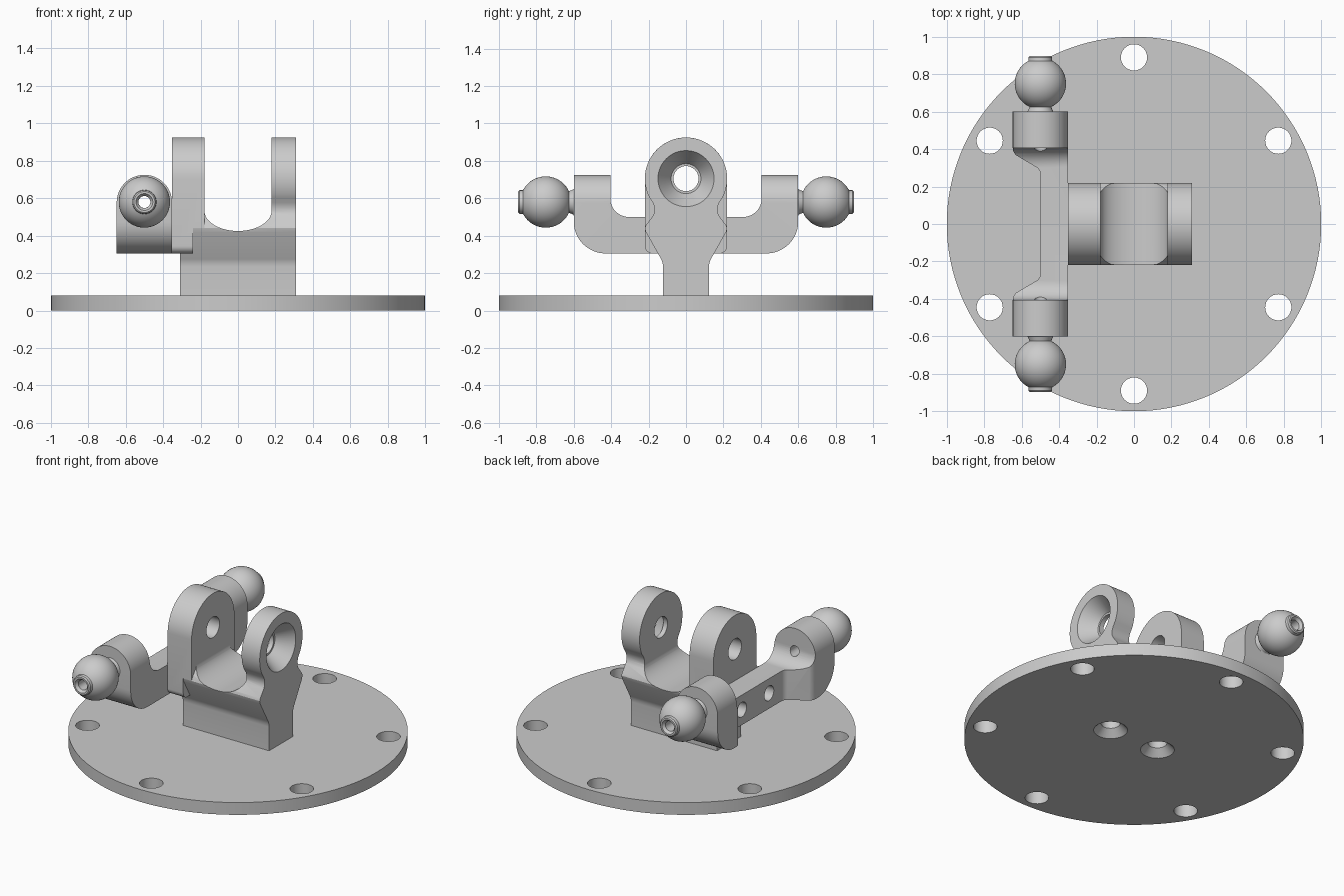
import bpy, bmesh
from math import sin, cos, pi, radians

cube = bpy.data.objects.get("Cube")
if cube:
    bpy.data.objects.remove(cube, do_unlink=True)

metal = bpy.data.materials.new("light grey metal")
metal.use_nodes = True
metal.diffuse_color = (0.6, 0.6, 0.6, 1)
metal.node_tree.nodes["Principled BSDF"].inputs["Base Color"].default_value = (0.6, 0.6, 0.6, 1)

PLACE = {"x": lambda t, u, v: (t, u, v),
         "y": lambda t, u, v: (u, t, v),
         "z": lambda t, u, v: (u, v, t)}


def finish(name, bm):
    bmesh.ops.recalc_face_normals(bm, faces=bm.faces)
    mesh = bpy.data.meshes.new(name)
    bm.to_mesh(mesh)
    bm.free()
    mesh.materials.append(metal)
    obj = bpy.data.objects.new(name, mesh)
    bpy.context.collection.objects.link(obj)
    return obj


def prism(name, points, axis, start, end):
    """Extrude a flat outline along an axis."""
    bm = bmesh.new()
    ends = [[bm.verts.new(PLACE[axis](t, u, v)) for u, v in points] for t in (start, end)]
    for ring in ends:
        bm.faces.new(ring)
    for i in range(len(points)):
        j = (i + 1) % len(points)
        bm.faces.new((ends[0][i], ends[0][j], ends[1][j], ends[1][i]))
    return finish(name, bm)


def lathe(name, profile, axis, centre, hollow=False, steps=48):
    """Spin (distance, radius) points about an axis; hollow closes the loop."""
    bm = bmesh.new()
    rings = [[bm.verts.new(PLACE[axis](t, centre[0] + r * cos(2 * pi * k / steps),
                                       centre[1] + r * sin(2 * pi * k / steps)))
              for k in range(steps)] for t, r in profile]
    pairs = list(zip(rings, rings[1:]))
    if hollow:
        pairs.append((rings[-1], rings[0]))
    else:
        bm.faces.new(rings[0])
        bm.faces.new(rings[-1])
    for a, b in pairs:
        for k in range(steps):
            j = (k + 1) % steps
            bm.faces.new((a[k], a[j], b[j], b[k]))
    return finish(name, bm)


def combine(obj, tools, operation="DIFFERENCE"):
    """Apply booleans and bake the result into the object."""
    for tool in tools:
        tool.hide_render = True
        mod = obj.modifiers.new("cut", "BOOLEAN")
        mod.operation, mod.solver, mod.object = operation, "EXACT", tool
    bake(obj)


def bake(obj):
    bpy.context.view_layer.update()
    graph = bpy.context.evaluated_depsgraph_get()
    mesh = bpy.data.meshes.new_from_object(obj.evaluated_get(graph))
    obj.modifiers.clear()
    obj.data = mesh


def arc(cu, cv, r, a0, a1, n=12, rv=None):
    angles = [radians(a0 + (a1 - a0) * i / n) for i in range(n + 1)]
    return [(cu + r * cos(a), cv + (rv or r) * sin(a)) for a in angles]


def mirrored(half):
    """Complete a right-hand half outline across its vertical axis."""
    return half + [(-u, v) for u, v in reversed(half) if abs(u) > 1e-5]


PIN_Z, BALL_X, BALL_Z = 0.705, -0.5, 0.58

# Shared cutters
pin_bore = lathe("pin_bore", [(-0.6, 0.067), (0.6, 0.067)], "x", (0, PIN_Z))
pin_countersink = lathe("pin_countersink", [(0.21, 0.08), (0.31, 0.15), (0.35, 0.15)], "x", (0, PIN_Z))
rim_holes = [lathe("rim_hole", [(-0.1, 0.07), (0.2, 0.07)], "z",
                   (0.89 * cos(radians(a)), 0.89 * sin(radians(a))), steps=32)
             for a in range(30, 390, 60)]
screw_holes = [lathe("screw_hole", [(-0.01, 0.1), (0, 0.1), (0.045, 0.056), (0.28, 0.056)],
                     "z", (x, 0), steps=32) for x in (-0.18, 0.18)]
mount_holes = [lathe("mount_hole", [(-0.8, 0.048), (-0.23, 0.048)], "x", (y, 0.405), steps=32)
               for y in (-0.14, 0.14)]
ball_bore = lathe("ball_bore", [(-0.7, 0.032), (0.7, 0.032)], "y", (BALL_X, BALL_Z), steps=32)
cutters = [pin_bore, pin_countersink, ball_bore] + rim_holes + screw_holes + mount_holes

# Round base plate
base = lathe("base_plate", [(0, 1), (0.08, 1)], "z", (0, 0), steps=128)
combine(base, rim_holes + screw_holes)

# Pedestal with flared shoulders, waist and rounded lug
pedestal_half = [(0.123, 0.07), (0.123, 0.235), (0.125, 0.255), (0.133, 0.275),
                 (0.215, 0.42), (0.22, 0.44), (0.215, 0.455), (0.177, 0.505),
                 (0.168, 0.525), (0.168, 0.55), (0.176, 0.575)]
pedestal = prism("pedestal", mirrored(pedestal_half + arc(0, PIN_Z, 0.22, -27, 90, 24)),
                 "x", -0.31, 0.31)
saddle = prism("saddle_cutter", [(0.18, 1.1)] + arc(0, 0.535, 0.18, 0, -180, 32, 0.11)
               + [(-0.5, 0.535), (-0.5, 1.1)], "y", -0.5, 0.5)
combine(pedestal, [saddle, pin_bore, pin_countersink] + screw_holes + mount_holes)

# Straight-sided lug plate, stepped where it hooks over the pedestal
lug_half = [(0, 0.305)] + arc(0.18, 0.345, 0.04, -90, 0, 8) + arc(0, PIN_Z, 0.22, 0, 90, 24)
lug = prism("lug_plate", mirrored(lug_half), "x", -0.352, -0.18)
lug_step = prism("lug_step_cutter", [(-0.24, 0.2), (-0.1, 0.2), (-0.1, 0.44), (-0.24, 0.44)],
                 "y", -0.5, 0.5)
combine(lug, [lug_step, pin_bore] + mount_holes)

# Cross arm: side outline trimmed by its end arch and its plan outline
arm_half = ([(0, 0.305)] + arc(0.43, 0.475, 0.17, -90, 0) + [(0.6, 0.74), (0.405, 0.74)]
            + arc(0.305, 0.6, 0.1, 0, -90) + [(0, 0.5)])
arm = prism("cross_arm", mirrored(arm_half), "x", -0.7, -0.3)
end_arch = prism("arch_trimmer", [(-0.648, 0.25), (-0.352, 0.25)]
                 + arc(BALL_X, 0.577, 0.148, 0, 180, 36), "y", -0.8, 0.8)
plan_half = ([(0.7, -0.648), (0.41, -0.648)] + arc(0.41, -0.588, 0.06, -90, -135, 5)[1:]
             + [(0.3, -0.516), (0.288, -0.505), (0.27, -0.5)])
plan = [(x, y) for y, x in mirrored(plan_half)] + [(-0.2, -0.7), (-0.2, 0.7)]
plan_trim = prism("plan_trimmer", plan, "z", 0, 1)
combine(arm, [end_arch, plan_trim], "INTERSECT")
combine(arm, mount_holes + [ball_bore])

# Bored ball studs at both ends of the arm
sphere = [(0.75 - u, v) for u, v in arc(0, 0, 0.137, 25, 152, 28)]
stud = ([(0.595, 0.032), (0.595, 0.078), (0.603, 0.067), (0.615, 0.062)] + sphere
        + [(0.875, 0.063), (0.89, 0.063), (0.897, 0.056), (0.897, 0.045), (0.88, 0.032)])
studs = [lathe(name, [(side * t, r) for t, r in stud], "y", (BALL_X, BALL_Z), hollow=True)
         for name, side in (("front_ball_stud", -1), ("back_ball_stud", 1))]

# Remove the helpers and smooth the round faces
for tool in cutters + [saddle, lug_step, end_arch, plan_trim]:
    bpy.data.objects.remove(tool, do_unlink=True)
for obj in [base, pedestal, lug, arm] + studs:
    obj.data.shade_smooth()
    obj.data.set_sharp_from_angle(angle=radians(28))
